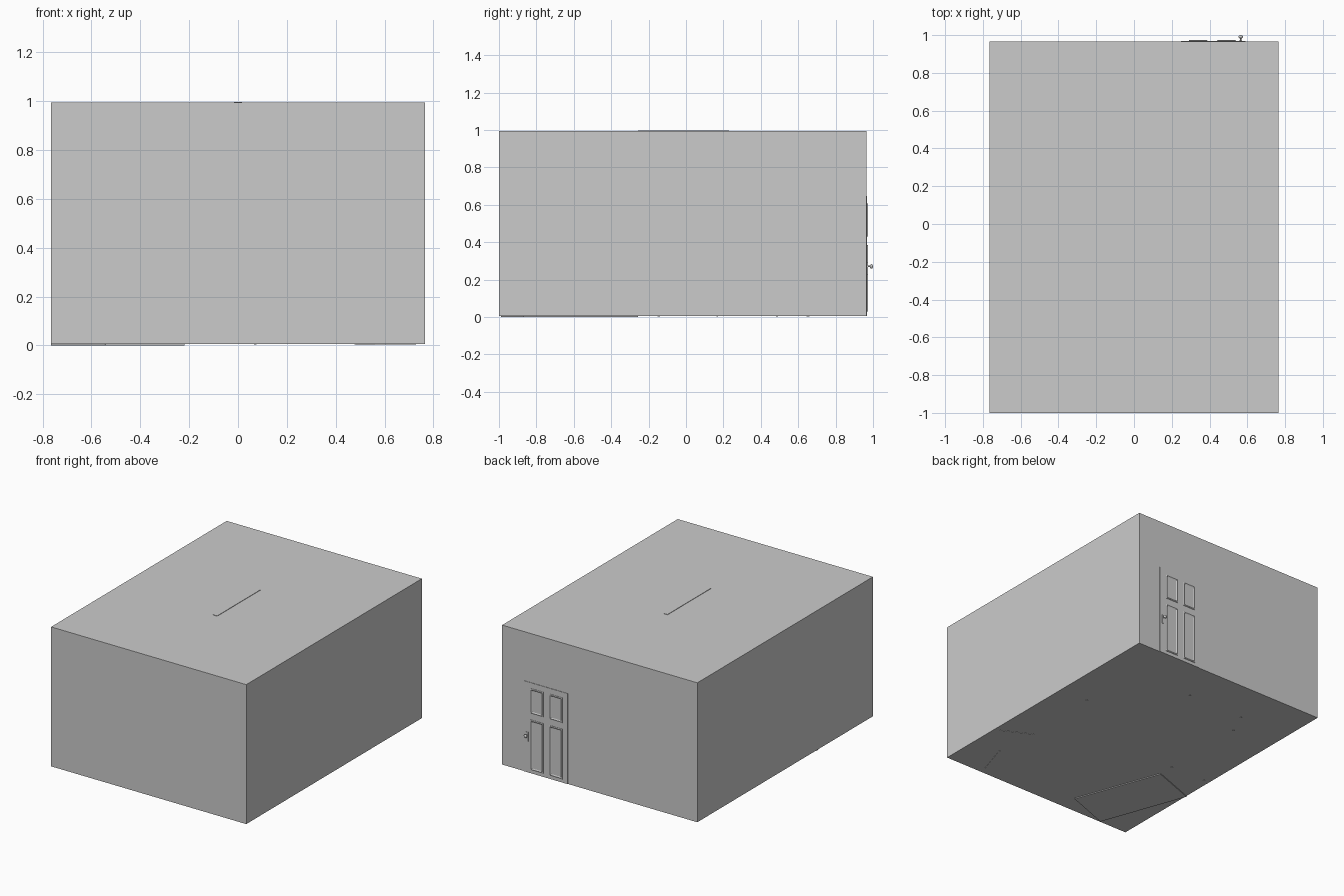
import bpy, bmesh
from math import radians
from mathutils import Vector

if "Cube" in bpy.data.objects:
    bpy.data.objects.remove(bpy.data.objects["Cube"])

BACK = 0.966   # outer plane of the back wall
FLOOR = 0.006  # underside of the room


def mesh_object(name, bm):
    bmesh.ops.recalc_face_normals(bm, faces=bm.faces)
    me = bpy.data.meshes.new(name)
    bm.to_mesh(me)
    bm.free()
    ob = bpy.data.objects.new(name, me)
    bpy.context.collection.objects.link(ob)
    return ob


def box(name, lo, hi):
    bm = bmesh.new()
    bmesh.ops.create_cube(bm, size=1)
    for v in bm.verts:
        v.co = Vector([lo[i] + (v.co[i] + 0.5) * (hi[i] - lo[i]) for i in range(3)])
    return mesh_object(name, bm)


def slab(name, outline, z0, z1):
    bm = bmesh.new()
    face = bm.faces.new([bm.verts.new((x, y, z0)) for x, y in outline])
    new = bmesh.ops.extrude_face_region(bm, geom=[face])["geom"]
    for v in new:
        if isinstance(v, bmesh.types.BMVert):
            v.co.z = z1
    # keep the underside so the slab is closed
    bmesh.ops.holes_fill(bm, edges=bm.edges)
    return mesh_object(name, bm)


def raised_panel(name, x0, x1, z0, z1):
    # rectangle with a sloped border rising out of the door
    bm = bmesh.new()
    rings = []
    for inset, y in ((0, BACK), (0, BACK + 0.006), (0.006, BACK + 0.008), (0.014, BACK + 0.004)):
        rings.append([bm.verts.new(p) for p in (
            (x0 + inset, y, z0 + inset), (x1 - inset, y, z0 + inset),
            (x1 - inset, y, z1 - inset), (x0 + inset, y, z1 - inset))])
    for a, b in zip(rings, rings[1:]):
        for i in range(4):
            j = (i + 1) % 4
            bm.faces.new((a[i], a[j], b[j], b[i]))
    bm.faces.new(rings[-1])
    bm.faces.new(rings[0])
    return mesh_object(name, bm)


# room shell
box("room", (-0.765, -1.0, FLOOR), (0.765, BACK, 0.994))

# ceiling lamp housing showing through the roof
box("ceiling_lamp", (-0.016, -0.256, 0.96), (0.016, 0.23, 0.997))

# door leaf with four raised panels
box("door", (0.25, BACK - 0.02, FLOOR), (0.59, BACK + 0.003, 0.647))
for i, (x0, x1) in enumerate(((0.29, 0.39), (0.44, 0.54))):
    for j, (z0, z1) in enumerate(((0.03, 0.385), (0.43, 0.607))):
        raised_panel(f"door_panel_{i}{j}", x0, x1, z0, z1)

# door handle: plate, stem and knob
box("handle_plate", (0.557, BACK, 0.228), (0.573, BACK + 0.006, 0.292))
bpy.ops.mesh.primitive_cylinder_add(vertices=12, radius=0.004, depth=0.022,
                                    location=(0.565, BACK + 0.013, 0.27),
                                    rotation=(radians(90), 0, 0))
bpy.context.object.name = "handle_stem"
bpy.ops.mesh.primitive_uv_sphere_add(segments=16, ring_count=8, radius=0.012,
                                     location=(0.565, 0.991, 0.27))
bpy.context.object.name = "handle_knob"
bpy.context.object.scale.y = 0.75
bpy.ops.object.shade_smooth_by_angle()

# turned rug whose underside sits just below the floor
slab("rug", ((-0.443, -0.257), (-0.22, -0.87), (-0.542, -0.99), (-0.765, -0.375)), 0.0, 0.02)

# thin furniture runners under the floor
for name, a, b in (("runner_a", (0.728, -0.504), (0.523, -0.4)),
                   ("runner_b", (0.558, -0.705), (0.48, -0.95))):
    a, b = Vector(a), Vector(b)
    side = Vector((b.y - a.y, a.x - b.x)).normalized() * 0.004
    slab(name, (a + side, b + side, b - side, a - side), 0.004, 0.02)

# small furniture feet
feet = ((0.546, 0.167), (0.07, 0.656), (-0.374, 0.65), (-0.445, 0.487),
        (-0.72, -0.143), (-0.448, -0.148))
for i, (x, y) in enumerate(feet):
    box(f"foot_{i}", (x - 0.005, y - 0.005, 0.003), (x + 0.005, y + 0.005, 0.02))
